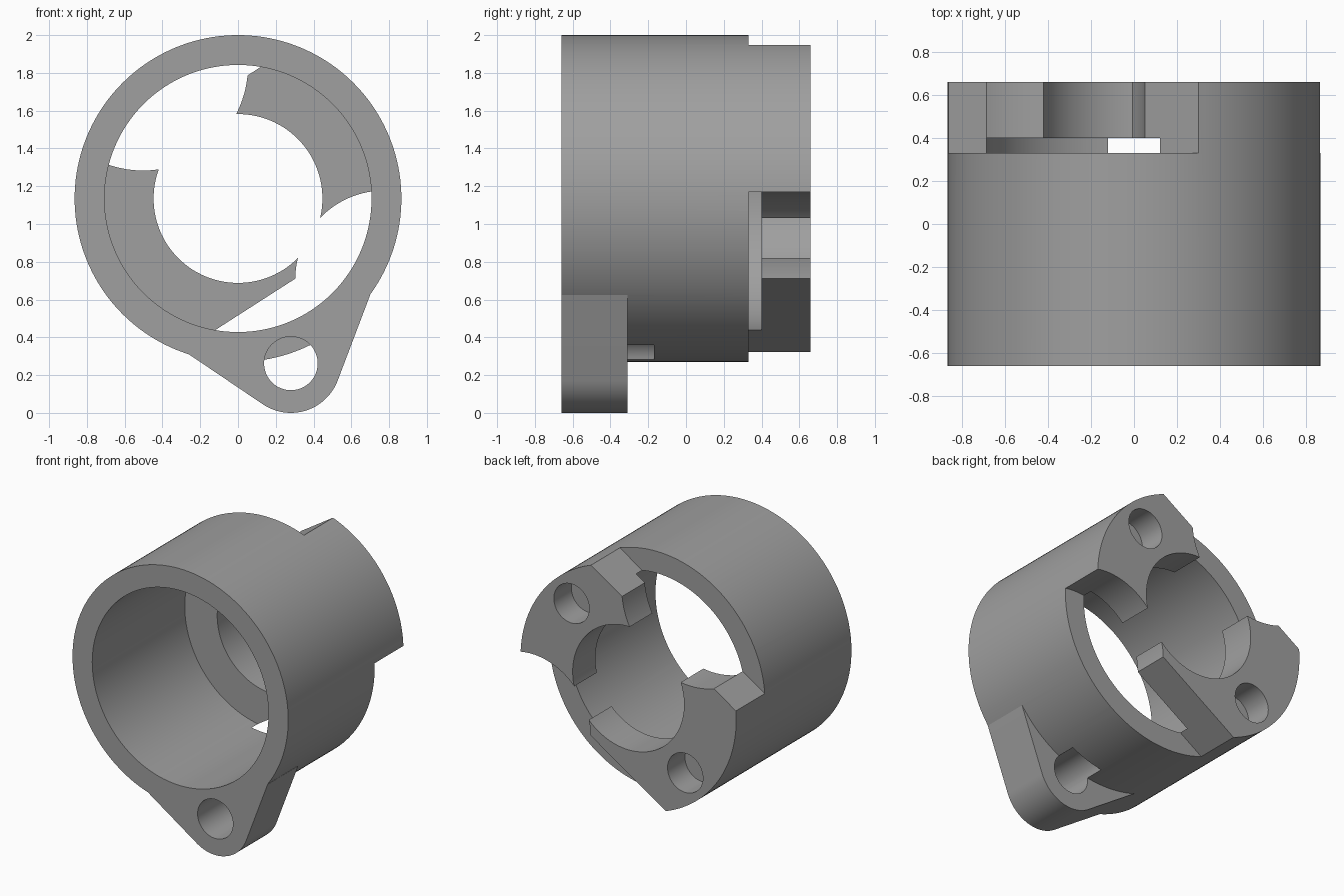
import bpy, bmesh, math
from mathutils import Vector

if "Cube" in bpy.data.objects:
    bpy.data.objects.remove(bpy.data.objects["Cube"])

CZ = 1.135                      # height of the bore axis
TILT = math.radians(32.7)       # direction of the rear flats
U = Vector((math.cos(TILT), math.sin(TILT)))
N = Vector((-U.y, U.x))

grey = bpy.data.materials.new("grey")
grey.diffuse_color = (0.35, 0.35, 0.35, 1)
grey.use_nodes = True
grey.node_tree.nodes["Principled BSDF"].inputs["Base Color"].default_value = grey.diffuse_color


def prism(name, pts, y0, y1):
    """Extrude an (x, z) outline along y."""
    bm = bmesh.new()
    face = bm.faces.new([bm.verts.new((x, y0, z)) for x, z in pts])
    ext = bmesh.ops.extrude_face_region(bm, geom=[face])
    bmesh.ops.translate(bm, vec=(0, y1 - y0, 0),
                        verts=[v for v in ext["geom"] if isinstance(v, bmesh.types.BMVert)])
    bmesh.ops.recalc_face_normals(bm, faces=bm.faces)
    mesh = bpy.data.meshes.new(name)
    bm.to_mesh(mesh)
    bm.free()
    mesh.materials.append(grey)
    ob = bpy.data.objects.new(name, mesh)
    bpy.context.collection.objects.link(ob)
    return ob


def arc(x, z, r, a0=0, a1=360, n=128):
    full = a1 - a0 == 360
    angles = [math.radians(a0 + (a1 - a0) * i / (n if full else n - 1)) for i in range(n)]
    return [(x + r * math.cos(a), z + r * math.sin(a)) for a in angles]


def combine(target, other, operation):
    """Apply a boolean and remove the helper."""
    mod = target.modifiers.new(operation, "BOOLEAN")
    mod.operation, mod.object, mod.solver = operation, other, "EXACT"
    bpy.context.view_layer.objects.active = target
    bpy.ops.object.modifier_apply(modifier=mod.name)
    bpy.data.objects.remove(other)


# Cylindrical housing with a rounded mounting lug at the front
body = prism("housing", arc(0, CZ, 0.865, n=160), -0.66, 0.66)
lug = arc(0.28, 0.265, 0.265, -123.2, -20.7, 24) + [(0.70, 0.625), (0, 0.9), (-0.26, 0.31)]
combine(body, prism("lug", lug, -0.66, -0.31), "UNION")

# Wide bore, narrow rear opening and lug hole
combine(body, prism("bore", arc(0, CZ, 0.707), -0.8, 0.40), "DIFFERENCE")
combine(body, prism("rear_opening", arc(0, CZ, 0.447), 0.2, 0.8), "DIFFERENCE")
combine(body, prism("lug_hole", arc(0.28, 0.262, 0.142, n=48), -0.8, -0.17), "DIFFERENCE")

# Scalloped gaps that leave two rear tabs
for x, z, r in ((-0.503, 0.704, 0.556), (0.775, -0.43, 0.472)):
    combine(body, prism("scallop", arc(x, CZ + z, r), 0.33, 0.8), "DIFFERENCE")

# Parallel flats on both sides of the tabs
for s in (1, -1):
    corners = [U * a + N * (s * b) for a, b in ((-1.2, 0.521), (1.2, 0.521), (1.2, 1.2), (-1.2, 1.2))]
    combine(body, prism("flat", [(c.x, CZ + c.y) for c in corners], 0.33, 0.8), "DIFFERENCE")

# Blind screw holes in the tabs
for s in (1, -1):
    hole = arc(s * 0.456, CZ + s * 0.492, 0.142, n=48)
    combine(body, prism("screw_hole", hole, 0.46, 0.8), "DIFFERENCE")

bpy.ops.object.select_all(action="DESELECT")
body.select_set(True)
bpy.context.view_layer.objects.active = body
bpy.ops.object.shade_smooth_by_angle(angle=math.radians(25))
